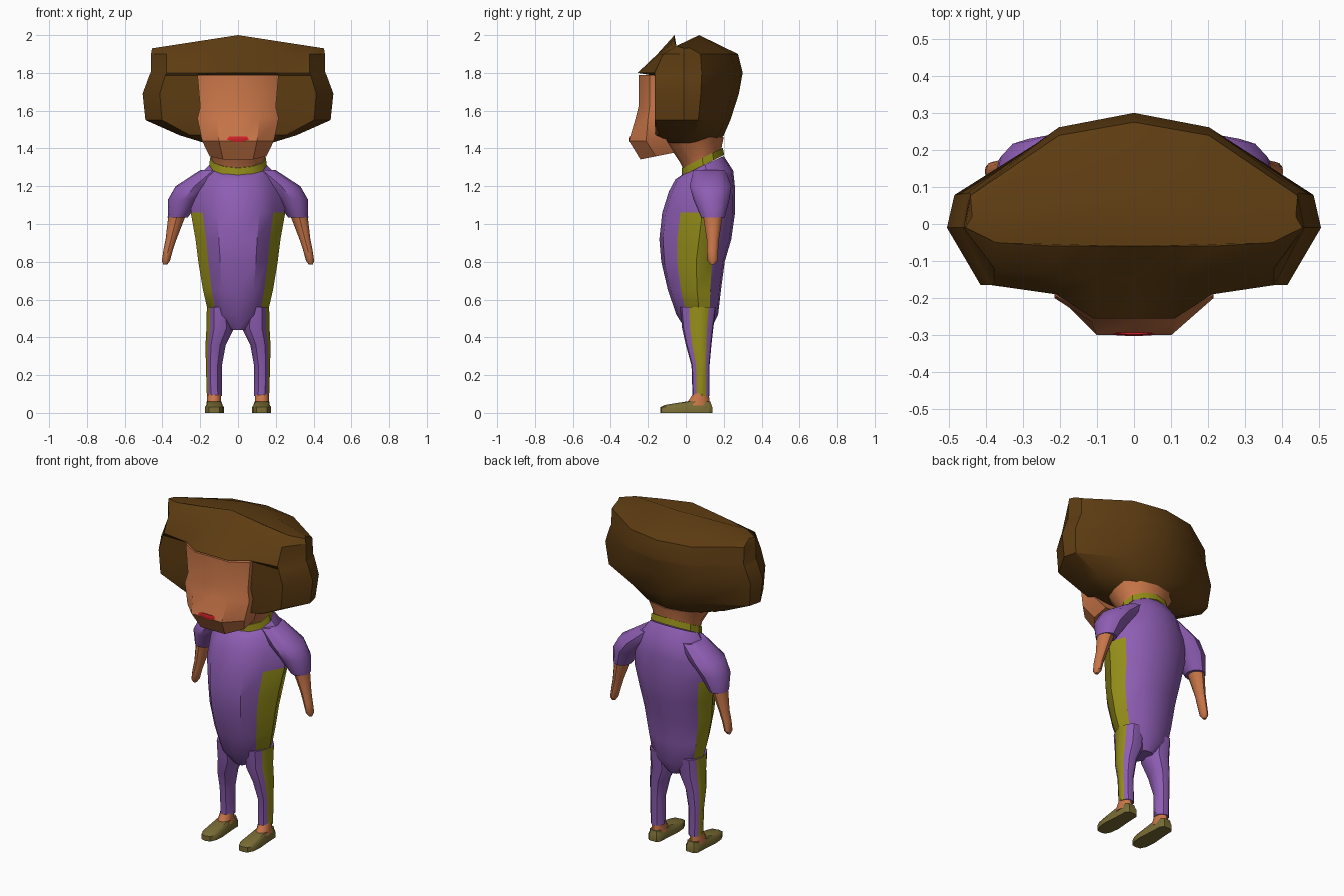
import bpy, bmesh, math

if "Cube" in bpy.data.objects:
    bpy.data.objects.remove(bpy.data.objects["Cube"])


def material(name, rgb):
    m = bpy.data.materials.new(name)
    m.diffuse_color = (*rgb, 1)
    m.use_nodes = True
    m.node_tree.nodes["Principled BSDF"].inputs["Base Color"].default_value = m.diffuse_color
    return m


PURPLE = material("purple_cloth", (.27, .11, .45))
OLIVE = material("olive_cloth", (.30, .27, .01))
SKIN = material("skin", (.58, .18, .065))
HAIR = material("brown_hair", (.11, .045, .006))
SHOE = material("shoe_leather", (.19, .15, .035))
RED = material("lip_red", (.65, .015, .02))

# Half cross-sections, front to back: (fraction of half width, fraction of depth)
BODY = [(0, 0), (.45, .05), (.75, .25), (1, .55), (.85, .8), (.45, .97), (0, 1)]
OVAL = [(0, 0), (.5, .07), (.87, .25), (1, .5), (.87, .75), (.5, .93), (0, 1)]
FACE = [(0, 0), (.53, 0), (1, .45), (1, 1), (0, 1)]
SOLE = [(0, 0), (.55, .02), (.9, .15), (1, .35), (.85, .7), (.8, .93), (.5, 1), (0, 1)]


def mirrored(half):
    return half + [(-x, y, z) for x, y, z in half[-2:0:-1]]


def ring(prof, z, rx, yf, yb, cx=0, tilt=0):
    half = [(u * rx, yf + v * (yb - yf), z + tilt * (v - .5) * (yb - yf)) for u, v in prof]
    return [(x + cx, y, h) for x, y, h in mirrored(half)]


def loft(name, rings, mats, panel=(), panel_rows=99, angle=35):
    """Skin a stack of rings; chosen columns get the second material."""
    bm = bmesh.new()
    rows = [[bm.verts.new(p) for p in r] for r in rings]
    n = len(rows[0])
    for i, (a, b) in enumerate(zip(rows, rows[1:])):
        for k in range(n):
            f = bm.faces.new((a[k], a[(k + 1) % n], b[(k + 1) % n], b[k]))
            f.material_index = int(k in panel and i < panel_rows)
    bm.faces.new(rows[0][::-1])
    bm.faces.new(rows[-1])
    bmesh.ops.recalc_face_normals(bm, faces=bm.faces)
    me = bpy.data.meshes.new(name)
    bm.to_mesh(me)
    bm.free()
    for m in mats:
        me.materials.append(m)
    ob = bpy.data.objects.new(name, me)
    bpy.context.collection.objects.link(ob)
    bpy.ops.object.select_all(action='DESELECT')
    ob.select_set(True)
    bpy.context.view_layer.objects.active = ob
    bpy.ops.object.shade_smooth_by_angle(angle=math.radians(angle))
    return ob


# Torso with side panels: z, half width, front y, back y, tilt
torso = [(.44, .05, .0, .13, 0), (.52, .155, -.05, .17, 0), (.65, .185, -.095, .185, 0),
         (.8, .21, -.13, .205, 0), (.92, .225, -.14, .24, 0), (1.06, .25, -.125, .26, 0),
         (1.18, .24, -.09, .26, .05), (1.26, .2, -.055, .25, .15), (1.31, .15, -.02, .2, .45)]
loft("jumpsuit_torso", [ring(BODY, z, w, f, b, 0, t) for z, w, f, b, t in torso],
     [PURPLE, OLIVE], (2, 3, 8, 9), 5)

# Collar and neck
loft("collar", [ring(OVAL, 1.31, .152, -.022, .202, 0, .5),
                ring(OVAL, 1.35, .148, -.02, .195, 0, .5)], [OLIVE])
loft("neck", [ring(OVAL, 1.33, .14, -.01, .185, 0, .5), ring(OVAL, 1.37, .145, -.03, .19, 0, .4),
              ring(OVAL, 1.46, .2, -.12, .2)], [SKIN])

# Face and lips
face = [(1.36, .15, -.24, -.06, .2), (1.44, .19, -.30, -.1, 0), (1.56, .215, -.265, -.12, 0),
        (1.62, .2, -.25, -.12, 0), (1.79, .215, -.25, -.12, 0)]
loft("face", [ring(FACE, z, w, f, b, 0, t) for z, w, f, b, t in face], [SKIN])
loft("lips", [ring(OVAL, 1.433, .05, -.299, -.27), ring(OVAL, 1.446, .09, -.303, -.27),
              ring(OVAL, 1.462, .065, -.299, -.27)], [RED])


# Wide hair with a fringe above the face
def hair_ring(z, w, front, brow, side, back, drop=0):
    a, b = min(.11, .3 * w), min(.21, .6 * w)
    half = [(0, front), (a, front), (b, brow), (.82 * w, side), (w, -.01),
            (.96 * w, back * .28), (.44 * w, back * .87), (0, back)]
    return mirrored([(x, y, z - drop * x / w) for x, y in half])


hair = [(1.43, .18, -.10, -.09, -.05, .17), (1.47, .31, -.165, -.16, -.14, .2),
        (1.55, .49, -.165, -.165, -.165, .235), (1.69, .505, -.165, -.165, -.165, .28),
        (1.785, .47, -.165, -.165, -.165, .297), (1.80, .462, -.255, -.19, -.165, .30),
        (1.90, .46, -.15, -.14, -.12, .275), (2.0, .455, -.06, -.06, -.05, .07, .07)]
loft("hair", [hair_ring(*h) for h in hair], [HAIR], angle=30)

# Limbs: z, inner x, outer x, front y, back y
leg = [(.09, .085, .165, .035, .125), (.25, .085, .17, .03, .125), (.36, .065, .172, .0, .135),
       (.45, .02, .167, -.02, .145), (.56, .03, .165, -.03, .16)]
ankle = [(.04, .085, .168, -.01, .13), (.065, .09, .165, .015, .125), (.105, .09, .162, .04, .12)]
sleeve = [(1.035, .265, .372, .08, .205), (1.13, .2, .37, .04, .23),
          (1.2, .13, .33, .02, .24), (1.285, .06, .2, .04, .21)]
arm = [(.785, .375, .395, .13, .15), (.805, .36, .403, .115, .168), (.86, .345, .395, .11, .17),
       (.92, .325, .383, .11, .175), (1.05, .275, .368, .09, .195)]
shoe = [(0, .075, .175, -.135, .14), (.03, .075, .175, -.135, .14), (.042, .082, .168, -.11, .135),
        (.06, .088, .165, .0, .13)]


def limb(name, prof, levels, s, mats, panel=()):
    loft(name, [ring(prof, z, (o - i) / 2, f, b, s * (i + o) / 2) for z, i, o, f, b in levels],
         mats, panel)


for s, tag in ((1, "right"), (-1, "left")):
    limb(tag + "_trouser_leg", BODY, leg, s, [PURPLE, OLIVE], (2, 3) if s > 0 else (8, 9))
    limb(tag + "_ankle", OVAL, ankle, s, [SKIN])
    limb(tag + "_sleeve", OVAL, sleeve, s, [PURPLE])
    limb(tag + "_arm", OVAL, arm, s, [SKIN])
    limb(tag + "_shoe", SOLE, shoe, s, [SHOE])
